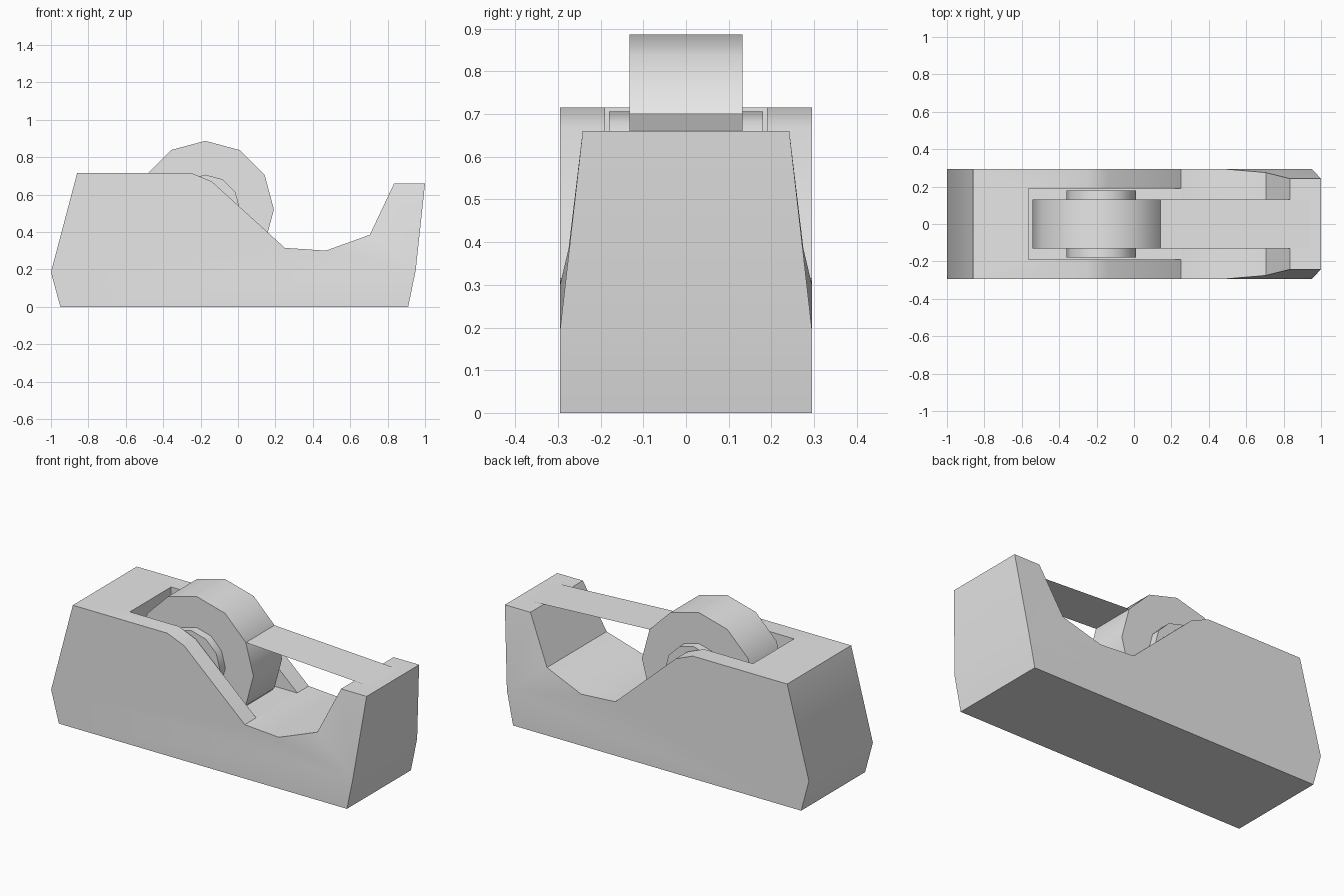
import bpy, bmesh, math
from mathutils import Matrix

cube = bpy.data.objects.get("Cube")
if cube:
    bpy.data.objects.remove(cube, do_unlink=True)

# Single matte grey for every part
grey = bpy.data.materials.new("light grey")
grey.use_nodes = True
COLOR = (0.8, 0.8, 0.8, 1)
grey.diffuse_color = COLOR
grey.node_tree.nodes["Principled BSDF"].inputs["Base Color"].default_value = COLOR

HUB_X, HUB_Z = -0.175, 0.52


def make_object(name, bm):
    bmesh.ops.recalc_face_normals(bm, faces=bm.faces)
    mesh = bpy.data.meshes.new(name)
    bm.to_mesh(mesh)
    bm.free()
    mesh.materials.append(grey)
    obj = bpy.data.objects.new(name, mesh)
    bpy.context.collection.objects.link(obj)
    return obj


def activate(obj):
    bpy.ops.object.select_all(action='DESELECT')
    obj.select_set(True)
    bpy.context.view_layer.objects.active = obj


def smooth(obj):
    activate(obj)
    bpy.ops.object.shade_smooth_by_angle(angle=math.radians(35))


def cylinder(name, radius, width):
    # Twelve-sided cylinder lying along y, with a vertex at the top
    bm = bmesh.new()
    bmesh.ops.create_cone(bm, cap_ends=True, segments=12, radius1=radius,
                          radius2=radius, depth=width)
    place = Matrix.Translation((HUB_X, 0, HUB_Z)) @ Matrix.Rotation(math.pi / 2, 4, 'X')
    bmesh.ops.transform(bm, matrix=place, verts=bm.verts)
    obj = make_object(name, bm)
    smooth(obj)
    return obj


# Body: side profile (x, z, half width), narrowing towards the cutter post
W, N = 0.295, 0.242
profile = [(-0.95, 0, W), (-1, 0.185, W), (-0.86, 0.715, W), (-0.25, 0.715, W),
           (-0.14, 0.67, W), (0.25, 0.315, W), (0.47, 0.3, W), (0.705, 0.385, 0.275),
           (0.835, 0.66, N), (1, 0.66, N), (0.95, 0.195, W), (0.91, 0, W)]
bm = bmesh.new()
sides = [[bm.verts.new((x, s * w, z)) for x, z, w in profile] for s in (-1, 1)]
near, far = sides
for i in range(len(profile)):
    bm.faces.new((near[i - 1], near[i], far[i], far[i - 1]))
for v in sides:
    bm.faces.new(v[:7] + v[10:])
    for i in (6, 7, 8):
        bm.faces.new((v[i], v[i + 1], v[10]))
body = make_object("body", bm)

# Slot for the roll, level with the valley
bm = bmesh.new()
bmesh.ops.create_cube(bm, size=1)
x0, x1, z0, z1 = -0.565, 0.255, 0.314, 1
bmesh.ops.transform(bm, verts=bm.verts, matrix=Matrix.Translation(
    ((x0 + x1) / 2, 0, (z0 + z1) / 2)) @ Matrix.Diagonal((x1 - x0, 0.38, z1 - z0, 1)))
cutter = make_object("slot_cutter", bm)
cutter.hide_render = True
cut = body.modifiers.new("slot", 'BOOLEAN')
cut.operation = 'DIFFERENCE'
cut.solver = 'EXACT'
cut.object = cutter
activate(body)
bpy.ops.object.modifier_apply(modifier=cut.name)
bpy.data.objects.remove(cutter, do_unlink=True)
smooth(body)

# Roll and its hub
cylinder("tape_roll", 0.367, 0.264)
cylinder("hub", 0.186, 0.36)

# Strip stretched from the roll to the post
bm = bmesh.new()
ends = ((0.143, -0.132, 0.703), (0.94, -0.132, 0.661),
        (0.94, 0.132, 0.661), (0.143, 0.132, 0.703))
bm.faces.new([bm.verts.new(p) for p in ends])
make_object("tape_strip", bm)
